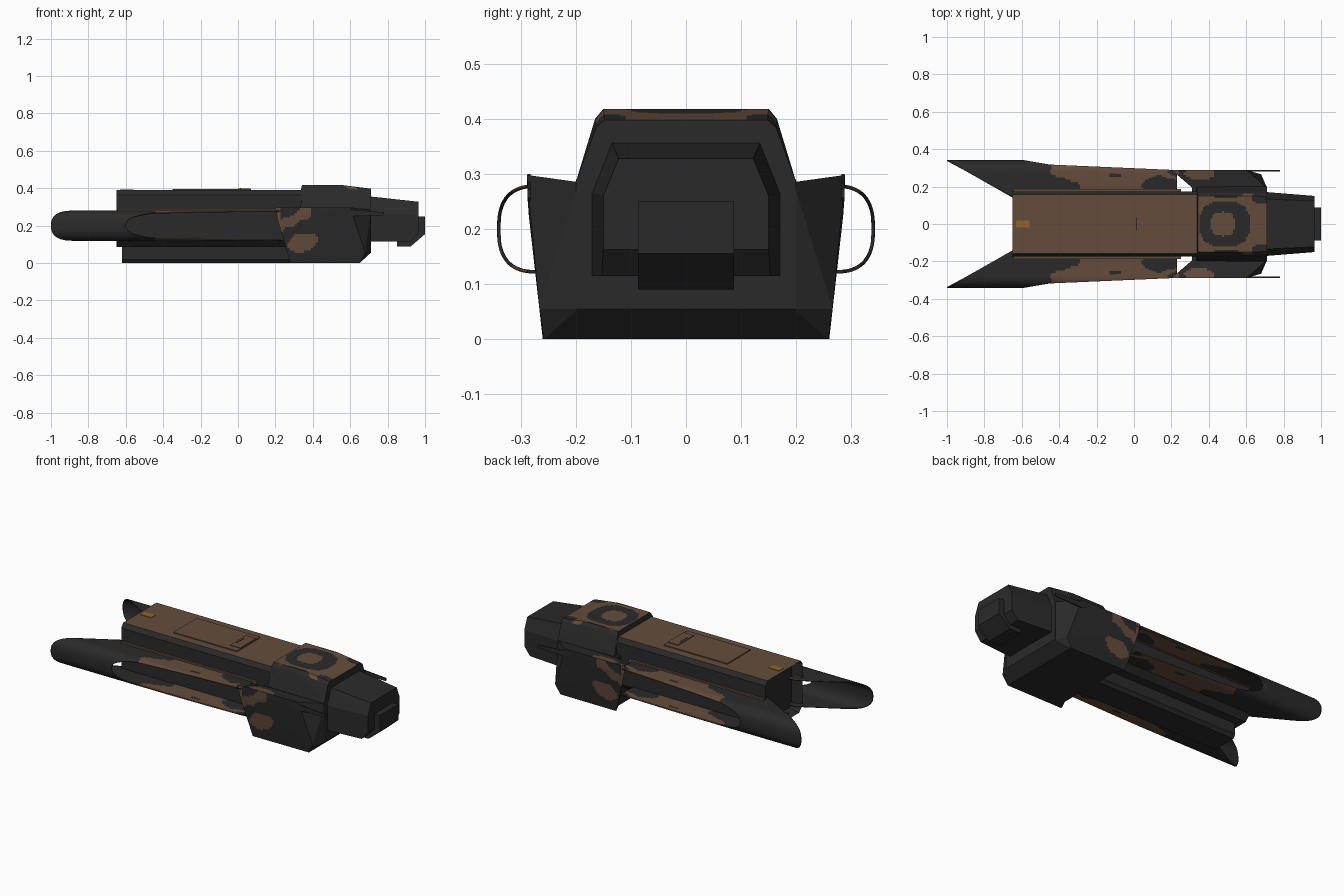
import bpy, bmesh, math
from mathutils import Vector

if "Cube" in bpy.data.objects:
    bpy.data.objects.remove(bpy.data.objects["Cube"])


def material(name, rgb):
    m = bpy.data.materials.new(name)
    m.diffuse_color = (*rgb, 1)
    m.use_nodes = True
    m.node_tree.nodes["Principled BSDF"].inputs["Base Color"].default_value = m.diffuse_color
    return m


DARK = material("charcoal", (0.023, 0.023, 0.023))
BROWN = material("brown", (0.128, 0.073, 0.045))
AMBER = material("amber", (0.28, 0.13, 0.02))


def finish(name, bm, mats, rule=None, smooth=False):
    bmesh.ops.recalc_face_normals(bm, faces=bm.faces)
    bm.normal_update()
    if rule:
        for f in bm.faces:
            f.material_index = int(rule(f.calc_center_median(), f.normal))
    me = bpy.data.meshes.new(name)
    bm.to_mesh(me)
    bm.free()
    for m in mats:
        me.materials.append(m)
    ob = bpy.data.objects.new(name, me)
    bpy.context.collection.objects.link(ob)
    if smooth:
        bpy.context.view_layer.objects.active = ob
        ob.select_set(True)
        bpy.ops.object.shade_smooth_by_angle(angle=math.radians(35))
        ob.select_set(False)
    return ob


def slices(bm, axis, lo, hi, step):
    # Divides faces finely so that paint patches can follow a rule
    no = Vector((0, 0, 0))
    no[axis] = 1
    for i in range(int((hi - lo) / step) + 1):
        bmesh.ops.bisect_plane(bm, geom=bm.verts[:] + bm.edges[:] + bm.faces[:],
                               plane_co=no * (lo + i * step), plane_no=no)


def hull(points, sides=(-1, 1)):
    bm = bmesh.new()
    for x, y, z in points:
        for s in sides:
            bm.verts.new((x, y * s, z))
    bmesh.ops.convex_hull(bm, input=bm.verts[:])
    bmesh.ops.dissolve_limit(bm, angle_limit=0.01, verts=bm.verts[:], edges=bm.edges[:])
    return bm


def extrude_x(half, x0, x1):
    ring = half + [(-y, z) for y, z in reversed(half)]
    bm = bmesh.new()
    a, b = [[bm.verts.new((x, y, z)) for y, z in ring] for x in (x0, x1)]
    for i in range(len(a)):
        j = (i + 1) % len(a)
        bm.faces.new((a[i], a[j], b[j], b[i]))
    caps = [bm.faces.new(a), bm.faces.new(b)]
    bmesh.ops.recalc_face_normals(bm, faces=bm.faces)
    return bm, caps


def box(name, x, y, z, mat):
    bm = bmesh.new()
    bmesh.ops.create_cube(bm, size=1)
    for v in bm.verts:
        for k, (a, b) in enumerate((x, y, z)):
            v.co[k] = a if v.co[k] < 0 else b
    return finish(name, bm, [mat])


def ellipse(a, b, ca, cb, ra, rb, p=2):
    return abs((a - ca) / ra) ** p + abs((b - cb) / rb) ** p < 1


# Long central body with recessed rear end and brown deck
bm, caps = extrude_x([(0.14, 0.085), (0.175, 0.12), (0.175, 0.365), (0.157, 0.39)], -0.65, 0.40)
bmesh.ops.inset_region(bm, faces=[caps[0]], thickness=0.02)
bmesh.ops.translate(bm, verts=caps[0].verts[:], vec=(0.06, 0, 0))
finish("main_body", bm, [DARK, BROWN], lambda c, n: n.z > 0.9 and c.z > 0.38)

# Narrow keel under the body
bm, caps = extrude_x([(0.075, 0), (0.09, 0.02), (0.09, 0.1)], -0.62, 0.6)
finish("keel", bm, [DARK])

# Deck panels and marker
box("deck_panel", (-0.35, 0.07), (-0.11, 0.11), (0.385, 0.396), BROWN)
box("deck_hatch", (0.0, 0.068), (-0.075, 0.075), (0.39, 0.4), BROWN)
box("hatch_handle", (0.01, 0.016), (-0.035, 0.035), (0.395, 0.401), DARK)
box("deck_marker", (-0.63, -0.56), (-0.02, 0.02), (0.386, 0.393), AMBER)


# Side pods: thin rounded shells, open along the flank and at the diagonal tail
def pod_paint(c, n):
    x, v = c.x, abs(c.y)
    wave = 0.02 * math.sin(60 * v) + 0.01 * math.sin(130 * v + 1)
    if not -0.43 + wave < x < 0.205 + wave:
        return False
    ragged = 0.006 * math.sin(60 * x)
    return not (ellipse(x, v, -0.1, 0.26, 0.035, 0.012)
                or ellipse(x, v, 0.14, 0.205, 0.1, 0.05 + ragged)
                or ellipse(x, v, -0.42, 0.2, 0.13, 0.045 + ragged))


def pod_half_height(y):
    u = min(max((y - 0.27) / 0.07, 0), 1)
    return 0.078 * (1 - u ** 2.6) ** (1 / 2.6)


def pod_outer(x):
    if x < -0.6:
        return 0.34
    if x < -0.45:
        t = (x + 0.6) / 0.15
        return 0.34 - 0.024 * t
    return 0.316 - 0.031 * (x + 0.45) / 0.75


def pod_inner(x):
    return 0.13 if x > -0.63 else 0.34 - 0.21 * (x + 1) / 0.37


stations = [-0.999, -0.995, -0.985, -0.97, -0.95] + [-0.92 + 0.036 * i for i in range(9)]
stations += [-0.6 + 0.01 * i for i in range(84)]
N = 20
for side, label in ((-1, "right"), (1, "left")):
    bm = bmesh.new()
    for up in (1, -1):
        rows = []
        for x in stations:
            y0, y1 = pod_inner(x), pod_outer(x)
            ys = [y0 + (y1 - y0) * math.sin(i / N * math.pi / 2) for i in range(N + 1)]
            rows.append([bm.verts.new((x, y * side, 0.2 + up * pod_half_height(y))) for y in ys])
        for a, b in zip(rows, rows[1:]):
            for i in range(N):
                bm.faces.new((a[i], a[i + 1], b[i + 1], b[i]))
    bmesh.ops.remove_doubles(bm, verts=bm.verts[:], dist=0.0001)
    pod = finish(label + "_pod", bm, [DARK, BROWN], pod_paint, True)
    shell = pod.modifiers.new("shell", "SOLIDIFY")
    shell.thickness = 0.006
    shell.offset = 0
    # Brown rail along the body side
    y = sorted((0.16 * side, 0.187 * side))
    box(label + "_rail", (-0.645, 0.25), y, (0.272, 0.29), BROWN)
    # Thin fin beside the nose
    bm = bmesh.new()
    fin = [(0.5, 0.3), (0.6, 0.285), (0.78, 0.272), (0.78, 0.256), (0.6, 0.25)]
    f = bm.faces.new([bm.verts.new((x, 0.282 * side, z)) for x, z in fin])
    r = bmesh.ops.extrude_face_region(bm, geom=[f])
    bmesh.ops.translate(bm, verts=[v for v in r["geom"] if isinstance(v, bmesh.types.BMVert)],
                        vec=(0, 0.006 * side, 0))
    finish(label + "_fin", bm, [DARK])


# Broad lower collar: core block and painted flanks with swept rear edges
def collar_paint(c, n):
    if abs(n.y) > 0.7:
        wob = 0.008 * math.sin(70 * c.x)
        stripe = abs(c.z - 0.24 - 0.55 * (c.x - 0.31) + wob) < 0.03 and c.x < 0.385
        blob = ellipse(c.x + 0.4 * (0.11 - c.z), c.z, 0.345, 0.11, 0.075, 0.05, 2.4)
        return stripe or blob or c.x < 0.225
    if n.z > 0.7:
        return c.x < 0.235 or ellipse(c.x, abs(c.y), 0.35, 0.27, 0.08, 0.035)
    return n.x < -0.4 and c.z > 0.12


bm = hull([(0.31, 0.2, 0.29), (0.31, 0.2, 0), (0.71, 0.2, 0.285),
           (0.71, 0.2, 0.055), (0.65, 0.2, 0)])
finish("collar_core", bm, [DARK])
for side, label in ((-1, "right"), (1, "left")):
    bm = hull([(0.20, 0.289, 0.298), (0.212, 0.286, 0.23), (0.28, 0.26, 0),
               (0.31, 0.195, 0.285), (0.31, 0.195, 0), (0.60, 0.289, 0.298),
               (0.71, 0.195, 0.285), (0.71, 0.195, 0.055), (0.68, 0.266, 0.055),
               (0.65, 0.258, 0), (0.65, 0.195, 0)], (side,))
    slices(bm, 0, 0.215, 0.46, 0.0125)
    slices(bm, 2, 0.03, 0.285, 0.0125)
    slices(bm, 1, *((-0.285, -0.2) if side < 0 else (0.2, 0.285)), 0.0125)
    finish(label + "_collar_flank", bm, [DARK, BROWN], collar_paint)


# Raised upper collar with an oval ring on top
def ring_paint(c, n):
    if n.z < 0.6:
        return False
    if ellipse(c.x, c.y, 0.475, 0, 0.065, 0.065, 2.5):
        return True
    if ellipse(c.x, c.y, 0.485, 0, 0.135, 0.125, 2.5):
        return False
    if ellipse(c.x, abs(c.y), 0.49, 0.165, 0.1, 0.025):
        return False
    return not (c.x > 0.6 and ellipse(c.x, abs(c.y), 0.68, 0.14, 0.05, 0.035))


bm = hull([(0.335, 0.2, 0.285), (0.337, 0.165, 0.395), (0.342, 0.15, 0.418),
           (0.55, 0.15, 0.418), (0.55, 0.165, 0.4), (0.71, 0.148, 0.398),
           (0.71, 0.163, 0.385), (0.71, 0.2, 0.285)])
slices(bm, 0, 0.35, 0.7, 0.01)
slices(bm, 1, -0.16, 0.16, 0.01)
finish("upper_collar", bm, [DARK, BROWN], ring_paint)

# Faceted nose
bm = hull([(0.69, 0.135, 0.358), (0.69, 0.172, 0.265), (0.69, 0.172, 0.115),
           (0.965, 0.122, 0.328), (0.965, 0.15, 0.26), (0.965, 0.15, 0.163),
           (0.925, 0.153, 0.115)])
finish("nose", bm, [DARK])

# Snout block on the nose tip
bm = hull([(0.85, 0.087, 0.25), (0.85, 0.087, 0.09), (1.0, 0.087, 0.25),
           (1.0, 0.087, 0.155), (0.925, 0.087, 0.09)])
finish("snout", bm, [DARK])
